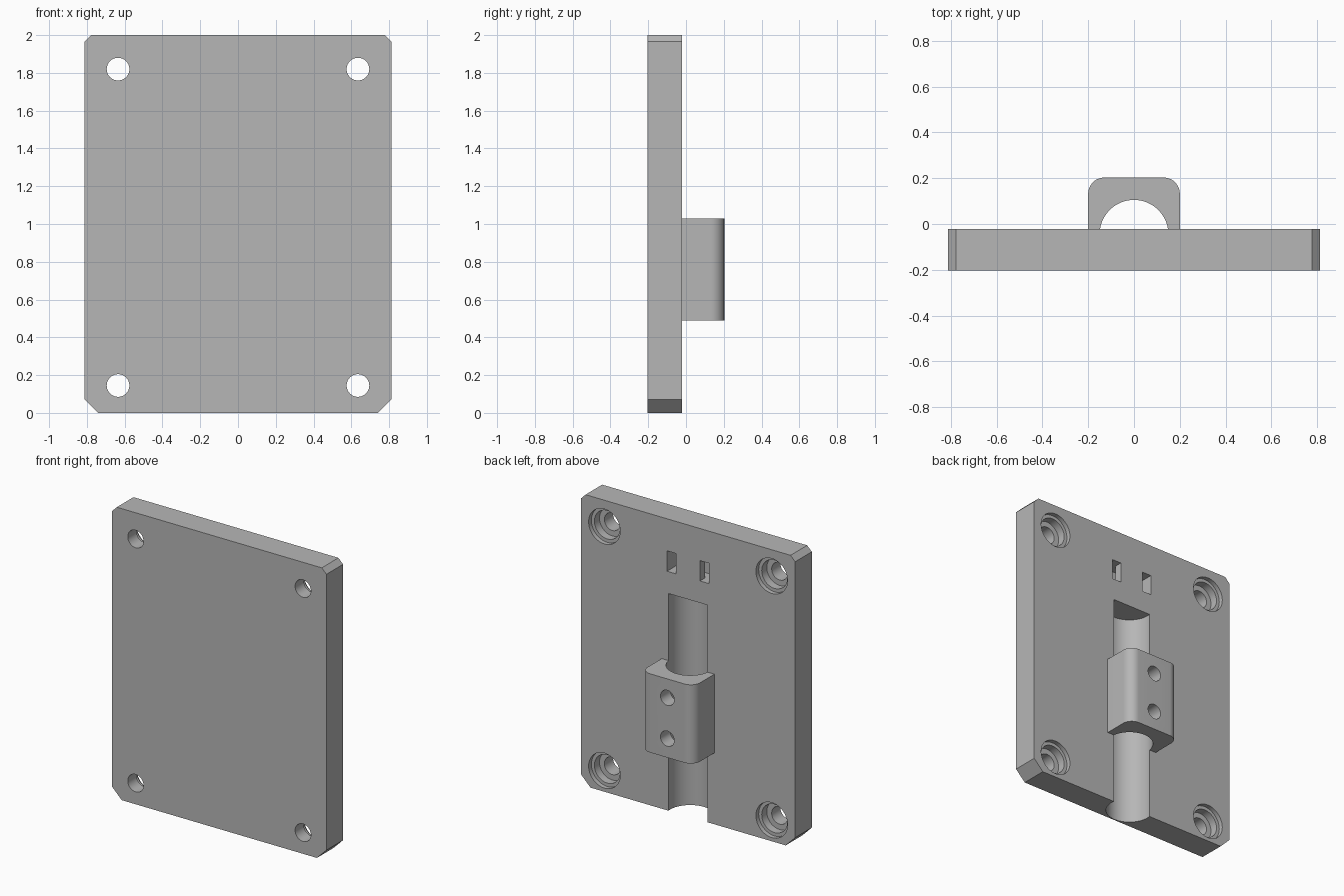
import bpy, bmesh, math
from mathutils import Matrix

cube = bpy.data.objects.get("Cube")
if cube:
    bpy.data.objects.remove(cube, do_unlink=True)

FRONT, BACK, BLOCK_BACK = -0.2025, -0.0225, 0.2025

grey = bpy.data.materials.new("plain_grey")
grey.use_nodes = True
colour = (0.47, 0.47, 0.47, 1)
grey.diffuse_color = colour
grey.node_tree.nodes["Principled BSDF"].inputs["Base Color"].default_value = colour


def make_object(name, bm):
    bmesh.ops.recalc_face_normals(bm, faces=bm.faces)
    mesh = bpy.data.meshes.new(name)
    bm.to_mesh(mesh)
    bm.free()
    mesh.materials.append(grey)
    obj = bpy.data.objects.new(name, mesh)
    bpy.context.collection.objects.link(obj)
    return obj


def prism(name, points, offset):
    """Extrude a closed 3D outline along an offset."""
    bm = bmesh.new()
    face = bm.faces.new([bm.verts.new(p) for p in points])
    new = bmesh.ops.extrude_face_region(bm, geom=[face])["geom"]
    bmesh.ops.translate(bm, vec=offset, verts=[v for v in new if isinstance(v, bmesh.types.BMVert)])
    return make_object(name, bm)


def box(x0, x1, y0, y1, z0, z1):
    return prism("cutter", [(x0, y0, z0), (x1, y0, z0), (x1, y1, z0), (x0, y1, z0)], (0, 0, z1 - z0))


def rod(x, z, radius, y0, y1):
    """Round cutter running along y."""
    bm = bmesh.new()
    bmesh.ops.create_cone(bm, cap_ends=True, segments=48, radius1=radius, radius2=radius, depth=y1 - y0,
                          matrix=Matrix.Translation((x, (y0 + y1) / 2, z)) @ Matrix.Rotation(math.pi / 2, 4, "X"))
    return make_object("cutter", bm)


def bore(z0, z1):
    """Shaft channel cutter running along z."""
    bm = bmesh.new()
    bmesh.ops.create_cone(bm, cap_ends=True, segments=96, radius1=0.15, radius2=0.15, depth=z1 - z0,
                          matrix=Matrix.Translation((0, -0.045, (z0 + z1) / 2)))
    return make_object("cutter", bm)


def cut(obj, cutters):
    bpy.context.view_layer.objects.active = obj
    for cutter in cutters:
        mod = obj.modifiers.new("cut", "BOOLEAN")
        mod.operation, mod.solver, mod.object = "DIFFERENCE", "EXACT", cutter
        bpy.ops.object.modifier_apply(modifier=mod.name)
        bpy.data.objects.remove(cutter, do_unlink=True)


def smooth(obj):
    bpy.ops.object.select_all(action="DESELECT")
    obj.select_set(True)
    bpy.context.view_layer.objects.active = obj
    bpy.ops.object.shade_smooth_by_angle(angle=math.radians(30))


# Mounting plate with small top and larger bottom corner chamfers
half, top, low = 0.813, 0.035, 0.072
side = [(half - low, 0), (half, low), (half, 2 - top), (half - top, 2)]
outline = side + [(-x, z) for x, z in reversed(side)]
plate = prism("mounting_plate", [(x, FRONT, z) for x, z in outline], (0, BACK - FRONT, 0))

# Shaft channel, open at the bottom
cutters = [bore(-0.1, 1.49)]

# Stepped corner screw holes
for x in (-0.635, 0.635):
    for z in (0.145, 1.82):
        for radius, depth in ((0.12, 0.03), (0.097, 0.085), (0.06, 0.3)):
            cutters.append(rod(x, z, radius, BACK - depth, BACK + 0.1))

# Cable tie slots joined by a hidden tunnel
for s in (-1, 1):
    xs = sorted((s * 0.09, s * 0.16))
    cutters.append(box(*xs, BACK - 0.12, BACK + 0.1, 1.64, 1.78))
cutters.append(box(-0.12, 0.12, BACK - 0.12, BACK - 0.055, 1.64, 1.78))
cut(plate, cutters)
smooth(plate)

# Clamp block with rounded rear corners
w, r = 0.2, 0.07
arc = [(w - r + r * math.cos(a), BLOCK_BACK - r + r * math.sin(a))
       for a in (i * math.pi / 24 for i in range(13))]
right = [(w, BACK)] + arc
profile = right + [(-x, y) for x, y in reversed(right)]
block = prism("clamp_block", [(x, y, 0.49) for x, y in profile], (0, 0, 0.54))

# Shaft bore and set screw holes in the block
cut(block, [bore(0.4, 1.1)] + [rod(0, z, 0.052, 0, 0.3) for z in (0.62, 0.9)])
smooth(block)
